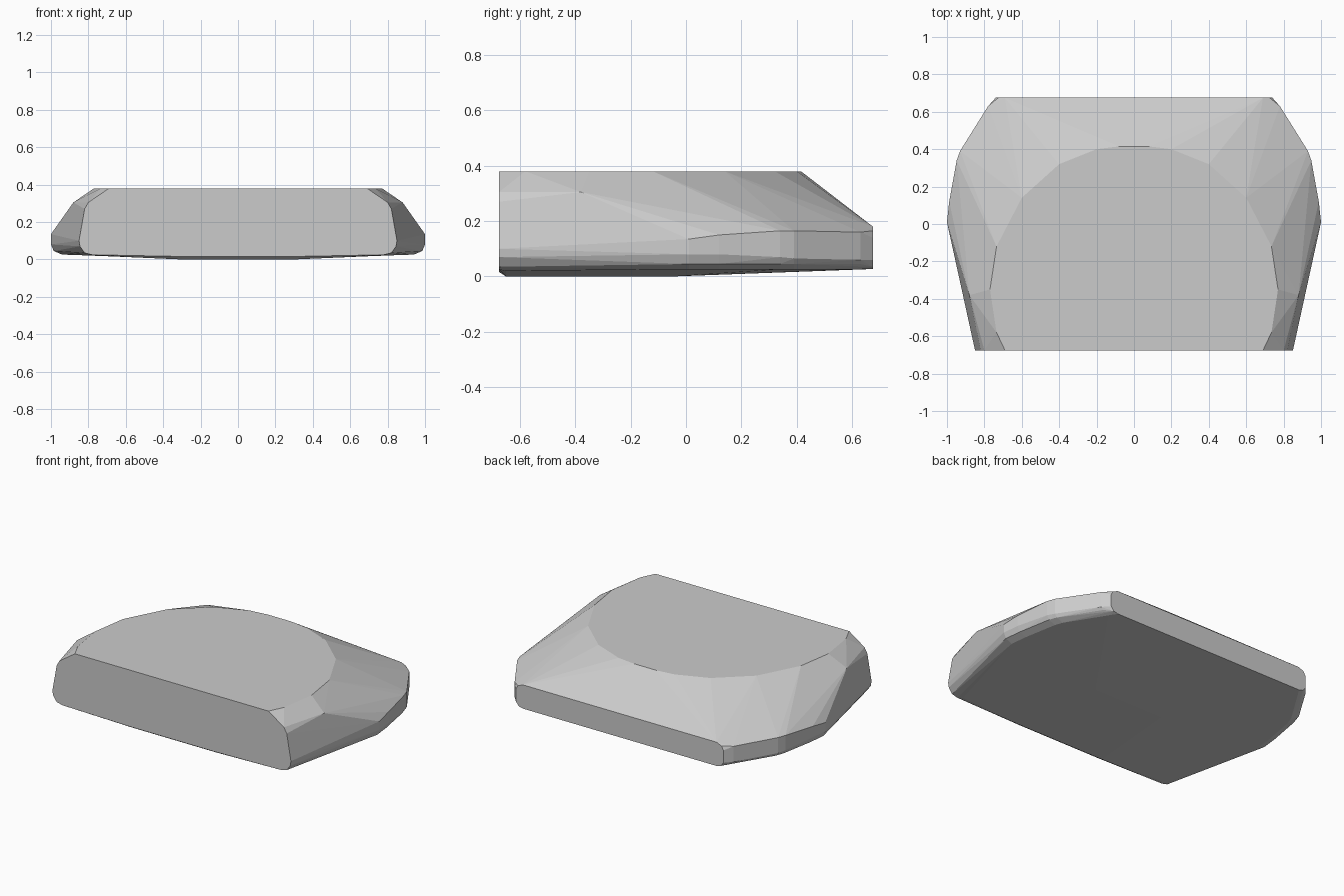
import bpy, bmesh

if "Cube" in bpy.data.objects:
    bpy.data.objects.remove(bpy.data.objects["Cube"])

# Right-hand half outlines; the body is the faceted skin stretched over them
top_rim = [(x, y, 0.38) for x, y in [
    (0.69, -0.675), (0.735, -0.58), (0.77, -0.35), (0.735, -0.12),
    (0.6, 0.14), (0.4, 0.32), (0.2, 0.4), (0.08, 0.415)]]
front_face = [(x, -0.675, z) for x, z in [
    (0.80, 0.305), (0.82, 0.27), (0.85, 0.10), (0.845, 0.07),
    (0.82, 0.035), (0.78, 0.025), (0.30, 0.016)]]
back_face = [(x, 0.675, z) for x, z in [
    (0.69, 0.18), (0.725, 0.165), (0.74, 0.14), (0.74, 0.06), (0.72, 0.035), (0.69, 0.027)]]
shoulder = [(0.88, -0.38, 0.305)]
# Plan outline of the sides: x, y, lower z, upper z
sides = []
for x, y, lo, hi in [(1.0, 0.01, 0.08, 0.135), (0.988, 0.12, 0.08, 0.15),
                     (0.948, 0.34, 0.07, 0.165), (0.93, 0.39, 0.065, 0.165),
                     (0.78, 0.63, 0.06, 0.16)]:
    sides += [(x, y, lo), (x, y, hi), (x - 0.015, y, 0.045), (x - 0.06, y, 0.026)]
underside = [(0.76, -0.65, 0.02), (0.3, -0.65, 0.0), (0.25, -0.05, 0.0)]

half = top_rim + front_face + back_face + shoulder + sides + underside

bm = bmesh.new()
for x, y, z in half:
    for s in (1, -1):
        bm.verts.new((s * x, y, z))
hull = bmesh.ops.convex_hull(bm, input=bm.verts[:])
loose = [v for v in bm.verts if not v.link_faces]
bmesh.ops.delete(bm, geom=loose, context='VERTS')
bmesh.ops.dissolve_limit(bm, angle_limit=0.01, verts=bm.verts[:], edges=bm.edges[:])
bmesh.ops.recalc_face_normals(bm, faces=bm.faces[:])

mesh = bpy.data.meshes.new("faceted_body")
bm.to_mesh(mesh)
bm.free()
body = bpy.data.objects.new("faceted_body", mesh)
bpy.context.collection.objects.link(body)
